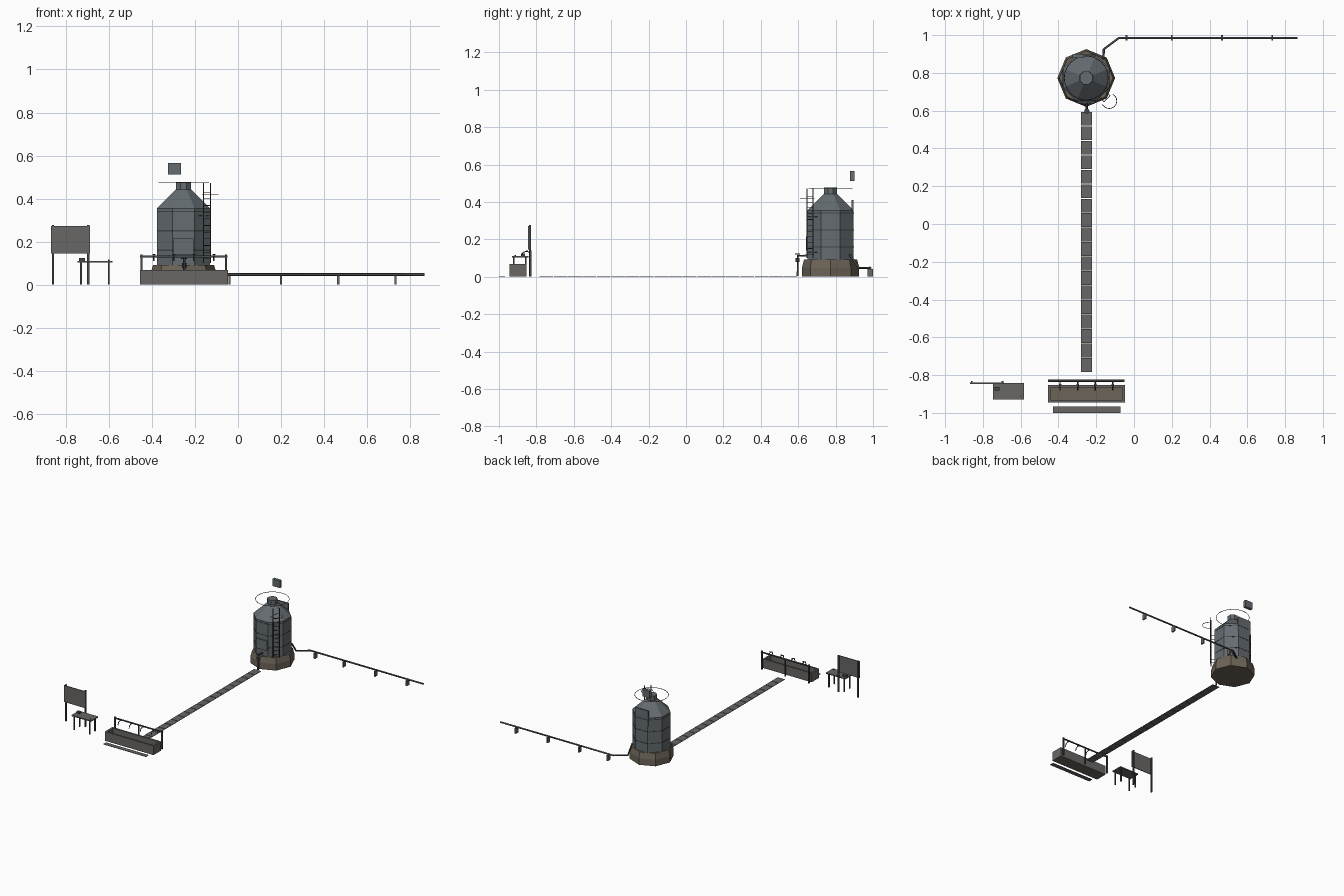
import bpy, bmesh
from math import pi, sin, cos
from mathutils import Vector, Matrix

if "Cube" in bpy.data.objects:
    bpy.data.objects.remove(bpy.data.objects["Cube"])


def mat(name, rgb):
    m = bpy.data.materials.new(name)
    m.diffuse_color = (*rgb, 1)
    m.use_nodes = True
    m.node_tree.nodes["Principled BSDF"].inputs["Base Color"].default_value = m.diffuse_color
    return m


STEEL = mat("slate_steel", (0.13, 0.15, 0.165))
STONE = mat("brown_stone", (0.15, 0.125, 0.095))
CONC = mat("grey_concrete", (0.14, 0.135, 0.13))
IRON = mat("dark_iron", (0.06, 0.065, 0.065))


def finish(name, bm, m):
    bmesh.ops.recalc_face_normals(bm, faces=bm.faces)
    me = bpy.data.meshes.new(name)
    bm.to_mesh(me)
    bm.free()
    me.materials.append(m)
    ob = bpy.data.objects.new(name, me)
    bpy.context.collection.objects.link(ob)
    return ob


def boxes(name, ranges, m):
    """One object from boxes given as (x0, x1, y0, y1, z0, z1)."""
    bm = bmesh.new()
    for x0, x1, y0, y1, z0, z1 in ranges:
        mx = Matrix.Translation(((x0 + x1) / 2, (y0 + y1) / 2, (z0 + z1) / 2))
        mx = mx @ Matrix.Diagonal((x1 - x0, y1 - y0, z1 - z0, 1))
        bmesh.ops.create_cube(bm, size=1, matrix=mx)
    return finish(name, bm, m)


def lathe(name, center, profile, m, sides=8, turn=0.0):
    """Capped stack of regular polygons from (radius, z) pairs."""
    bm = bmesh.new()
    rings = [[bm.verts.new((center[0] + r * cos(turn + 2 * pi * i / sides),
                            center[1] + r * sin(turn + 2 * pi * i / sides), z))
              for i in range(sides)] for r, z in profile]
    for a, b in zip(rings, rings[1:]):
        for i in range(sides):
            j = (i + 1) % sides
            bm.faces.new((a[i], a[j], b[j], b[i]))
    bm.faces.new(rings[0])
    bm.faces.new(rings[-1])
    return finish(name, bm, m)


def tube(name, paths, r, m, cyclic=False):
    """Round bars along one or more point paths."""
    cu = bpy.data.curves.new(name, 'CURVE')
    cu.dimensions = '3D'
    cu.bevel_depth = r
    cu.bevel_resolution = 1
    cu.use_fill_caps = True
    for pts in paths:
        s = cu.splines.new('POLY')
        s.points.add(len(pts) - 1)
        for p, q in zip(s.points, pts):
            p.co = (*q, 1)
        s.use_cyclic_u = cyclic
    cu.materials.append(m)
    ob = bpy.data.objects.new(name, cu)
    bpy.context.collection.objects.link(ob)
    bpy.context.view_layer.objects.active = ob
    ob.select_set(True)
    bpy.ops.object.convert(target='MESH')
    ob.select_set(False)
    return ob


def arc(cx, cy, z, r, a0, a1, n):
    return [(cx + r * cos(a0 + (a1 - a0) * i / n),
             cy + r * sin(a0 + (a1 - a0) * i / n), z) for i in range(n + 1)]


# Octagonal water tank on its plinth
CX, CY = -0.253, 0.773
C = (CX, CY)
lathe("tank_plinth", C, [(0.153, 0), (0.153, 0.05), (0.142, 0.092)], STONE)
lathe("tank_body", C, [(0.133, 0.085), (0.133, 0.355), (0.038, 0.443)], STEEL, turn=pi / 8)
lathe("tank_neck", C, [(0.037, 0.435), (0.037, 0.478)], STEEL, turn=pi / 8)
for i, z in enumerate((0.16, 0.25, 0.34)):
    lathe(f"tank_band_{i}", C, [(0.1345, z - 0.003), (0.1345, z + 0.003)], IRON, turn=pi / 8)
tube("top_ring", [arc(CX, CY, 0.473, 0.116, 0, 2 * pi * 31 / 32, 31)], 0.0018, IRON, True)

# Hatch on the front face, board on the back, loose plate above
boxes("tank_hatch", [(-0.299, -0.207, 0.641, 0.655, 0.14, 0.215)], STEEL)
boxes("back_board", [(-0.31, -0.2, 0.886, 0.896, 0.295, 0.41)], STEEL)
boxes("upper_plate", [(-0.326, -0.264, 0.878, 0.9, 0.512, 0.566)], STEEL)

# Ladder on the front right diagonal face, with a safety hoop
out = Vector((1, -1, 0)).normalized()
side = Vector((1, 1, 0)).normalized()
foot = Vector((CX, CY, 0)) + out * 0.155


def lad(s, z, o=0.0):
    return foot + side * s + out * o + Vector((0, 0, z))


W = 0.023
tube("ladder_stiles", [[lad(s, 0.1), lad(s, 0.473)] for s in (-W, W)], 0.0025, IRON)
tube("ladder_rungs", [[lad(-W, 0.12 + 0.031 * i), lad(W, 0.12 + 0.031 * i)]
                      for i in range(11)], 0.0018, IRON)
tube("ladder_brackets", [[lad(s, z), lad(s, z, -0.035)]
                         for s in (-W, W) for z in (0.13, 0.32)], 0.0018, IRON)
tube("ladder_hoop", [arc(foot.x + 0.012, foot.y - 0.012, 0.42, 0.04, -pi * 0.85, pi * 0.35, 14)],
     0.0018, IRON)

# Outlet pipe with valve and handwheel
tube("outlet_pipe", [[(-0.25, 0.66, 0.113), (-0.25, 0.597, 0.113), (-0.25, 0.597, 0.005)]],
     0.006, IRON)
lathe("outlet_valve", (-0.25, 0.597), [(0.011, 0.078), (0.011, 0.1)], IRON)
lathe("valve_wheel", (-0.25, 0.597), [(0.014, 0.119), (0.014, 0.124)], IRON, 10)

# Flat channel of slabs running to the trough
N, Y0, Y1 = 18, -0.783, 0.598
step = (Y1 - Y0) / N
boxes("channel_slabs", [(-0.281, -0.222, Y0 + i * step, Y0 + (i + 1) * step - 0.004, 0, 0.003)
                        for i in range(N)], CONC)

# Open trough and the strip in front of it
X0, X1, T0, T1, H, t = -0.456, -0.047, -0.945, -0.853, 0.069, 0.013
boxes("trough_walls", [(X0, X1, T0, T0 + t, 0, H), (X0, X1, T1 - t, T1, 0, H),
                       (X0, X0 + t, T0 + t, T1 - t, 0, H), (X1 - t, X1, T0 + t, T1 - t, 0, H)], CONC)
boxes("trough_floor", [(X0 + t, X1 - t, T0 + t, T1 - t, 0, 0.02)], STONE)
boxes("front_strip", [(-0.43, -0.072, -1.0, -0.967, 0, 0.003)], CONC)

# Tap rail behind the trough
RY, RZ = -0.83, 0.13
tube("tap_rail", [[(-0.455, RY, RZ), (-0.049, RY, RZ)]], 0.0055, IRON)
boxes("rail_posts", [(x - 0.005, x + 0.005, RY - 0.006, RY + 0.004, 0, 0.14)
                     for x in (-0.449, -0.055)], IRON)
tube("rail_riser", [[(-0.25, RY, 0), (-0.25, RY, RZ)]], 0.006, IRON)
TAPS = (-0.391, -0.298, -0.205, -0.112)
tube("taps", [[(x, RY, RZ), (x, RY - 0.025, RZ + 0.006), (x, RY - 0.042, RZ),
               (x, RY - 0.05, RZ - 0.02)] for x in TAPS], 0.0032, IRON)
boxes("tap_handles", [(x - 0.007, x + 0.007, RY - 0.024, RY - 0.018, RZ + 0.007, RZ + 0.012)
                      for x in TAPS], IRON)

# Work table with a small box and cup
boxes("table_top", [(-0.746, -0.583, -0.929, -0.843, 0.103, 0.111)], CONC)
boxes("table_legs", [(x - 0.004, x + 0.004, y - 0.004, y + 0.004, 0, 0.103)
                     for x in (-0.729, -0.6) for y in (-0.92, -0.856)], IRON)
boxes("table_box", [(-0.738, -0.711, -0.882, -0.862, 0.111, 0.123)], IRON)
lathe("table_cup", (-0.6, -0.912), [(0.004, 0.111), (0.004, 0.116)], IRON)

# Blank notice board on two posts
boxes("notice_board", [(-0.868, -0.687, -0.846, -0.84, 0.146, 0.272)], CONC)
boxes("board_posts", [(x - 0.005, x + 0.005, -0.84, -0.83, 0, 0.277)
                      for x in (-0.859, -0.696)], IRON)

# Long supply pipe on short supports
PY, PZ = 0.985, 0.047
tube("supply_pipe", [[(-0.162, 0.875, 0.12), (-0.16, 0.925, PZ), (-0.08, PY, PZ), (0.866, PY, PZ)]],
     0.0065, IRON)
boxes("pipe_supports", [(x - 0.005, x + 0.005, PY - 0.014, PY + 0.015, 0, 0.042)
                        for x in (-0.04, 0.2, 0.466, 0.732)], CONC)
